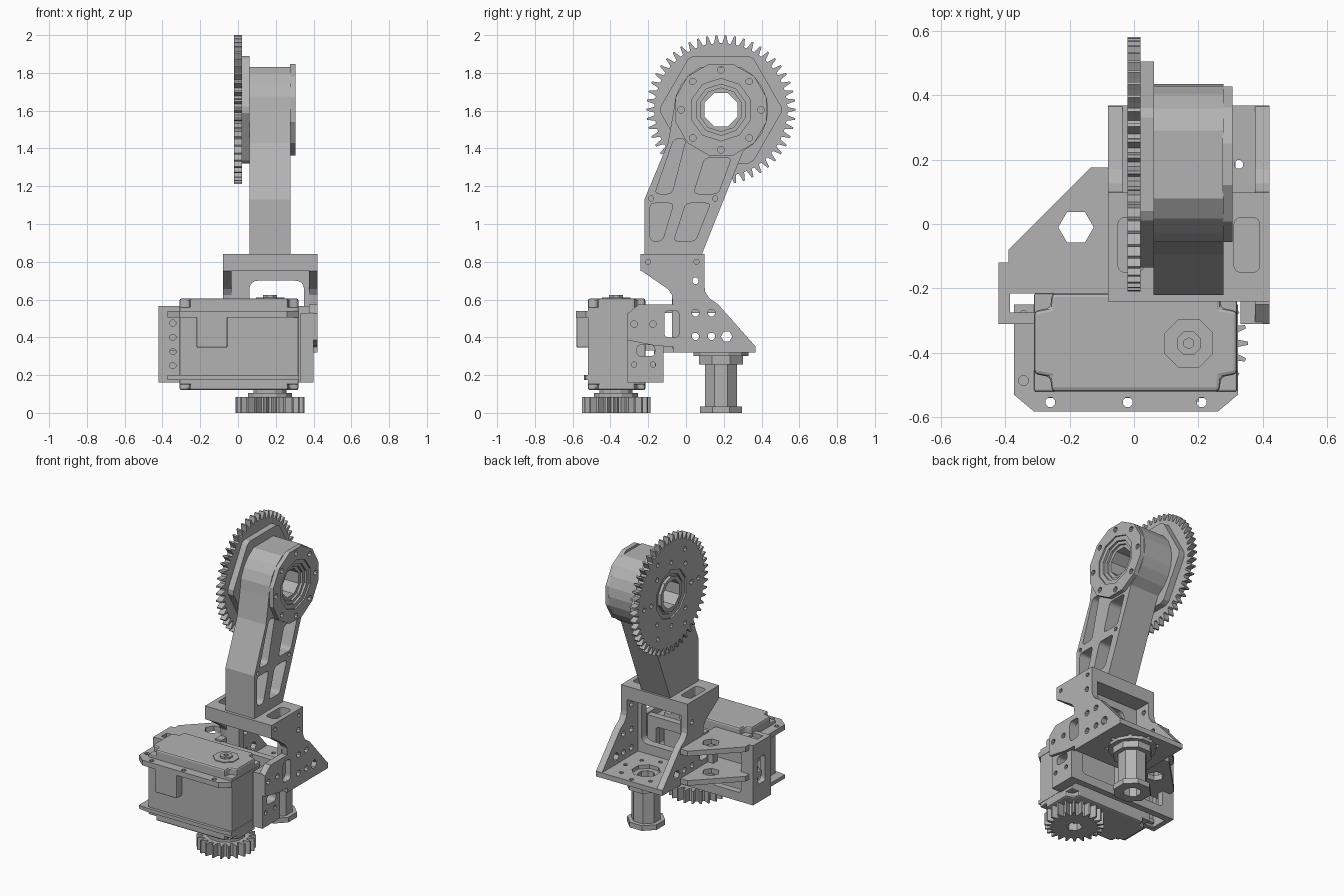
import bpy, bmesh, math
from mathutils import Vector

cube = bpy.data.objects.get("Cube")
if cube:
    bpy.data.objects.remove(cube, do_unlink=True)

grey = bpy.data.materials.new("machined_grey")
grey.use_nodes = True
GREY = (0.45, 0.45, 0.45, 1)
grey.diffuse_color = GREY
grey.node_tree.nodes["Principled BSDF"].inputs["Base Color"].default_value = GREY


# ---- helpers: profiles are drawn across an axis and extruded along it ----
def place(axis, u, v, w):
    return {"x": (w, u, v), "y": (u, w, v), "z": (u, v, w)}[axis]


def prism(name, axis, pts, lo, hi, holes=(), bevel=0):
    """Extrude a profile from lo to hi; holes are (profile, lo, hi[, axis])."""
    bm = bmesh.new()
    ends = [[bm.verts.new(place(axis, u, v, w)) for u, v in pts] for w in (lo, hi)]
    for end in ends:
        bm.faces.new(end)
    for i in range(len(pts)):
        j = (i + 1) % len(pts)
        bm.faces.new((ends[0][i], ends[0][j], ends[1][j], ends[1][i]))
    bmesh.ops.recalc_face_normals(bm, faces=bm.faces[:])
    mesh = bpy.data.meshes.new(name)
    bm.to_mesh(mesh)
    bm.free()
    mesh.materials.append(grey)
    ob = bpy.data.objects.new(name, mesh)
    bpy.context.collection.objects.link(ob)
    if bevel:
        mod = ob.modifiers.new("edge", "BEVEL")
        mod.width, mod.segments = bevel, 2
    cutters = []
    for hole in holes:
        c_axis = hole[3] if len(hole) > 3 else axis
        cut = prism(name + "_cutter", c_axis, *hole[:3])
        cut.hide_render = True
        mod = ob.modifiers.new("cut", "BOOLEAN")
        mod.operation, mod.solver, mod.object = "DIFFERENCE", "EXACT", cut
        cutters.append(cut)
    if ob.modifiers:
        deps = bpy.context.evaluated_depsgraph_get()
        baked = bpy.data.meshes.new_from_object(ob.evaluated_get(deps))
        ob.modifiers.clear()
        ob.data = baked
        for cut in cutters:
            bpy.data.objects.remove(cut, do_unlink=True)
    return ob


def ngon(u, v, r, n=8, turn=0.5):
    step = 2 * math.pi / n
    return [(u + r * math.cos(step * (i + turn)), v + r * math.sin(step * (i + turn))) for i in range(n)]


def rect(u0, v0, u1, v1):
    return [(u0, v0), (u1, v0), (u1, v1), (u0, v1)]


def rounded(pts, r, steps=4):
    out = []
    for i, p in enumerate(pts):
        p, a, b = Vector(p), Vector(pts[i - 1]), Vector(pts[(i + 1) % len(pts)])
        s, e = p + (a - p).normalized() * r, p + (b - p).normalized() * r
        for k in range(steps + 1):
            t = k / steps
            out.append(tuple(s * (1 - t) ** 2 + p * 2 * t * (1 - t) + e * t * t))
    return out


def slot(u0, v0, u1, v1, r=0.025):
    return rounded(rect(u0, v0, u1, v1), r)


def bolt_circle(u, v, radius, n, r, turn=0.0):
    return [ngon(a, b, r, 8) for a, b in ngon(u, v, radius, n, turn)]


def gear_outline(u, v, root, tip, teeth):
    pts, step = [], 2 * math.pi / teeth
    for i in range(teeth):
        for frac, r in ((-0.34, root), (-0.2, (root + tip) / 2), (-0.1, tip),
                        (0.1, tip), (0.2, (root + tip) / 2), (0.34, root)):
            a = step * (i + frac)
            pts.append((u + r * math.cos(a), v + r * math.sin(a)))
    return pts


def through(profiles, lo, hi, axis):
    return [(p, lo, hi, axis) for p in profiles]


# ---- upper joint: gear, spacer, arm, bearing ----
HY, HZ = 0.185, 1.605
bore = ngon(HY, HZ, 0.165, 10)
prism("large_gear", "x", gear_outline(HY, HZ, 0.352, 0.395, 50), -0.02, 0.02,
      through([bore] + bolt_circle(HY, HZ, 0.29, 6, 0.016) + bolt_circle(HY, HZ, 0.215, 8, 0.016),
              -0.1, 0.1, "x"))
spacer = [(HY + 0.32 * math.cos(math.radians(a)), HZ + 0.32 * math.sin(math.radians(a)))
          for k in range(6) for a in (60 * k - 3, 60 * k + 3)]
prism("gear_spacer", "x", spacer, 0.02, 0.062, through([bore], -0.1, 0.2, "x"))

head = [(HY + 0.25 * math.cos(math.radians(a)), HZ + 0.25 * math.sin(math.radians(a)))
        for a in (-62, -46, -30, -15, 0, 14, 30, 46, 65, 115, 132, 148, 164, 180)]
arm = [(-0.22, 0.83), (0.08, 0.83)] + head + [(-0.095, 1.43), (-0.22, 1.13)]
pockets = [
    [(-0.19, 0.91), (-0.125, 0.91), (-0.065, 1.11), (-0.19, 1.11)],
    [(-0.065, 0.91), (0.05, 0.91), (0.13, 1.11), (0.0, 1.11)],
    [(-0.165, 1.16), (-0.075, 1.16), (0.0, 1.45), (-0.065, 1.45)],
    [(0.04, 1.16), (0.17, 1.16), (0.24, 1.35), (0.1, 1.35)]]
prism("arm", "x", arm, 0.06, 0.277,
      through([bore], 0, 0.4, "x")
      + [(rounded(p, 0.025), 0.085, 0.4) for p in pockets]
      + [(ngon(y, 1.135, 0.014), 0.2, 0.4) for y in (-0.185, 0.155)])
prism("arm_flange", "x", ngon(HY, HZ, 0.25, 12), 0.275, 0.305,
      through([bore] + bolt_circle(HY, HZ, 0.212, 8, 0.018), 0.2, 0.4, "x"))
for name, outer, inner, lo, hi in (("bearing_outer", 0.17, 0.135, -0.01, 0.295),
                                   ("bearing_inner", 0.145, 0.115, 0.0, 0.28),
                                   ("bearing_sleeve", 0.12, 0.095, -0.02, 0.265)):
    prism(name, "x", ngon(HY, HZ, outer, 10), lo, hi,
          through([ngon(HY, HZ, inner, 10 if inner > 0.1 else 8)], -0.1, 0.4, "x"))

# ---- main bracket: top plate, side walls, web, base plate ----
prism("bracket_top", "z", rect(-0.08, -0.24, 0.42, 0.098), 0.75, 0.84,
      [(slot(-0.05, -0.15, 0.03, 0.02), 0.78, 0.9), (slot(0.31, -0.15, 0.39, 0.02), 0.78, 0.9)]
      + through([ngon(y, 0.80, 0.014) for y in (-0.2, 0.055)], 0.39, 0.5, "x"))
rear = [(0.365, 0.32), (0.365, 0.355), (0.17, 0.575), (0.125, 0.605), (0.102, 0.64),
        (0.098, 0.67), (0.098, 0.76)]
front = [(-0.24, 0.76), (-0.24, 0.755), (-0.095, 0.655), (-0.075, 0.625), (-0.07, 0.575)]
wall_holes = ([ngon(y, z, 0.02) for y in (0.05, 0.135) for z in (0.405, 0.53)]
              + [ngon(0.215, 0.405, 0.03, 6, 0), ngon(0.05, 0.70, 0.018),
                 slot(-0.115, 0.4, -0.035, 0.54)])
ear = [(-0.25, 0.575), (-0.31, 0.525), (-0.31, 0.385), (-0.16, 0.355), (-0.07, 0.35), (-0.07, 0.32)]
stub = [(-0.13, 0.575), (-0.13, 0.32)]
prism("bracket_wall_right", "x", rear + front + ear, 0.375, 0.42,
      through(wall_holes + [ngon(y, 0.47, 0.018) for y in (-0.275, -0.175)], 0.3, 0.5, "x"))
prism("bracket_wall_left", "x", rear + front + stub, -0.08, -0.035,
      through(wall_holes, -0.2, 0.1, "x"))
prism("bracket_web", "y", rect(-0.04, 0.34, 0.38, 0.76), -0.075, -0.02,
      through([slot(0.06, 0.42, 0.35, 0.70, 0.05)], -0.2, 0.1, "y"))
PX, PY = 0.17, 0.185
prism("bracket_base", "z", rect(-0.08, -0.07, 0.42, 0.368), 0.32, 0.355,
      through([ngon(PX, PY, 0.09)] + bolt_circle(PX, PY, 0.155, 8, 0.014), 0.2, 0.5, "z"))

# ---- hollow pivot post under the base ----
for name, r, n, lo, hi in (("post_flange", 0.15, 12, 0.30, 0.322), ("post_ring", 0.125, 8, 0.255, 0.302),
                           ("post_shaft", 0.092, 8, 0.02, 0.33), ("post_foot", 0.12, 8, 0.0, 0.035)):
    prism(name, "z", ngon(PX, PY, r, n), lo, hi, through([ngon(PX, PY, 0.055)], -0.1, 0.5, "z"))

# ---- servo mount: end plates, back plate, triangular gussets ----
prism("mount_end_left", "x", rect(-0.31, 0.16, -0.12, 0.565), -0.42, -0.385,
      through([slot(-0.25, 0.28, -0.17, 0.46)], -0.6, -0.3, "x"))
prism("mount_face_left", "y", rect(-0.39, 0.16, -0.30, 0.565), -0.31, -0.275,
      through([ngon(-0.345, z, 0.017) for z in (0.25, 0.325, 0.4, 0.475)], -0.4, -0.2, "y"))
prism("mount_end_right", "x", rect(-0.31, 0.16, -0.12, 0.53), 0.33, 0.40,
      through([slot(-0.26, 0.30, -0.165, 0.36)]
              + [ngon(y, 0.255, 0.015) for y in (-0.275, -0.175)], 0.2, 0.5, "x"))
prism("mount_back", "y", rect(-0.40, 0.16, 0.39, 0.565), -0.165, -0.12,
      through([slot(-0.33, 0.22, -0.12, 0.5), slot(0.02, 0.22, 0.31, 0.5)], -0.3, 0, "y"))
triangle = [(-0.39, -0.165), (-0.07, -0.165), (-0.07, 0.175), (-0.135, 0.175), (-0.39, -0.08)]
for name, z in (("upper", 0.53), ("lower", 0.33)):
    prism(name + "_gusset", "z", triangle, z, z + 0.035,
          through([ngon(-0.18, -0.01, 0.055, 6, 0)], z - 0.1, z + 0.1, "z"))
    prism(name + "_mount_shelf", "z", rect(-0.42, -0.215, -0.07, -0.12), z, z + 0.035)

# ---- servo ----
SX, SY = 0.17, -0.37
case = []
for u, v, su, sv in ((-0.31, -0.52, 1, 1), (0.32, -0.52, -1, 1), (0.32, -0.215, -1, -1), (-0.31, -0.215, 1, -1)):
    notch = [(u, v + 0.055 * sv), (u + 0.05 * su, v + 0.045 * sv), (u + 0.055 * su, v)]
    case += notch if su == sv else notch[::-1]
prism("servo_top_case", "z", case, 0.5, 0.606, bevel=0.012)
prism("servo_bottom_case", "z", case, 0.12, 0.2, bevel=0.012)
prism("servo_body", "z", rect(-0.31, -0.52, 0.32, -0.215), 0.15, 0.56, bevel=0.006)
lug = [(-0.31, -0.582), (0.26, -0.582), (0.322, -0.53), (0.322, -0.25), (-0.372, -0.25), (-0.372, -0.53)]
screws = [(-0.26, -0.553), (-0.02, -0.553), (0.21, -0.553), (-0.343, -0.485), (-0.343, -0.255 - 0.03)]
prism("servo_upper_lugs", "z", lug, 0.505, 0.54,
      through([ngon(x, y, 0.016) for x, y in screws], 0.4, 0.6, "z"))
prism("servo_lower_lugs", "z", [(x, max(y, -0.54)) for x, y in lug], 0.175, 0.2)
prism("servo_cable_box", "z", rect(-0.22, -0.58, -0.055, -0.5), 0.345, 0.52, bevel=0.008)
prism("servo_cap", "z", ngon(SX, SY, 0.082), 0.6, 0.612)
prism("servo_cap_screw", "z", ngon(SX, SY, 0.04), 0.605, 0.624,
      through([ngon(SX, SY, 0.017, 6)], 0.614, 0.7, "z"))
prism("servo_hub", "z", ngon(SX, SY, 0.12, 12), 0.08, 0.105)
prism("servo_collar", "z", ngon(SX, SY, 0.09, 12), 0.1, 0.125)
prism("servo_gear", "z", gear_outline(SX, SY, 0.142, 0.183, 22), 0.0, 0.085,
      [(ngon(SX, SY, 0.05, 6), -0.1, 0.05)])
